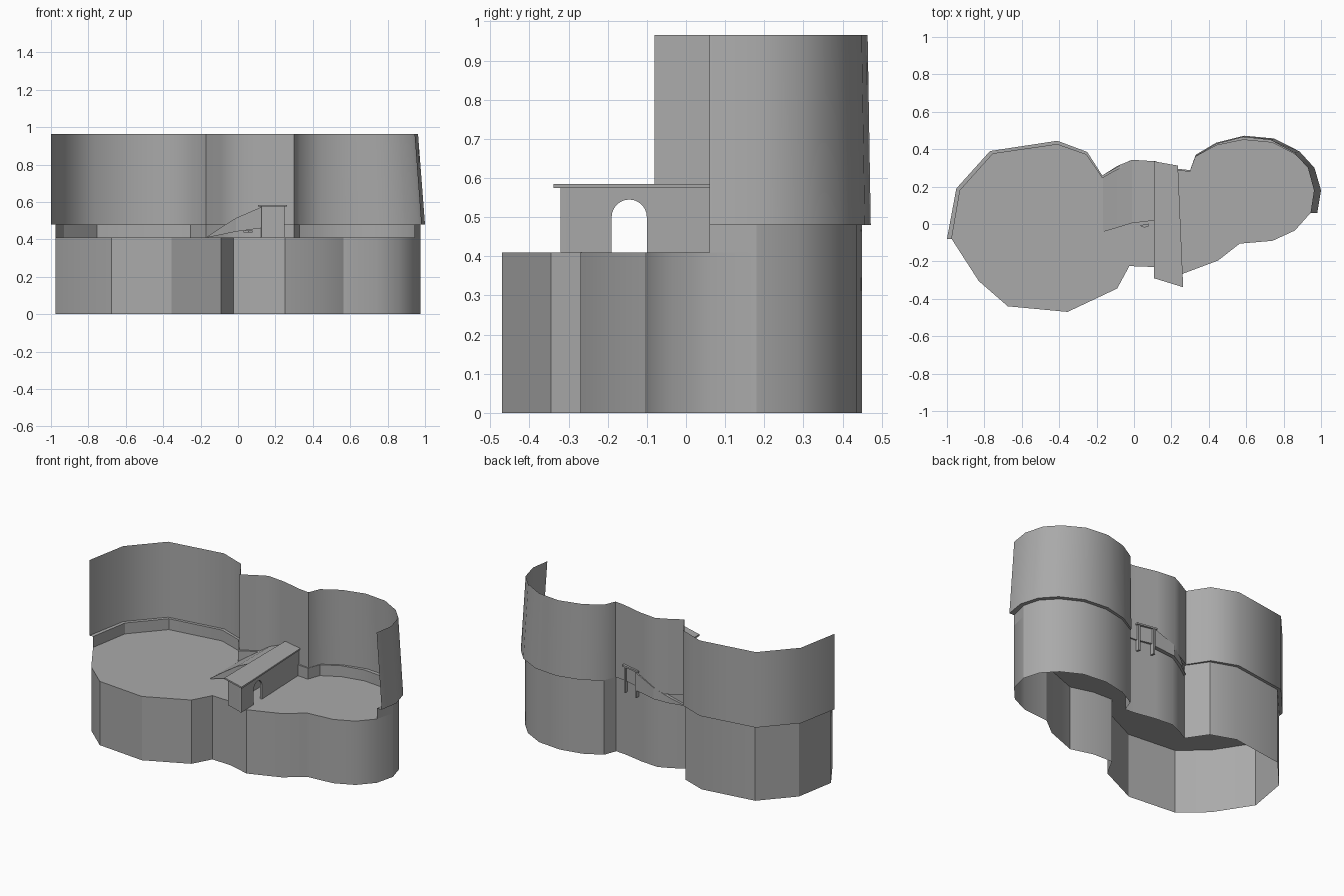
import bpy, bmesh, math
from mathutils import Vector

cube = bpy.data.objects.get("Cube")
if cube:
    bpy.data.objects.remove(cube, do_unlink=True)

stone = bpy.data.materials.new("plain_grey")
stone.use_nodes = True
GREY = (0.4, 0.4, 0.4, 1)
stone.diffuse_color = GREY
stone.node_tree.nodes["Principled BSDF"].inputs["Base Color"].default_value = GREY

FLOOR, LEDGE, TOP = 0.41, 0.48, 0.965


def finish(name, bm, angle=None):
    mesh = bpy.data.meshes.new(name)
    bm.to_mesh(mesh)
    bm.free()
    mesh.materials.append(stone)
    obj = bpy.data.objects.new(name, mesh)
    bpy.context.collection.objects.link(obj)
    if angle:
        bpy.ops.object.select_all(action="DESELECT")
        obj.select_set(True)
        bpy.context.view_layer.objects.active = obj
        bpy.ops.object.shade_smooth_by_angle(angle=math.radians(angle))
    return obj


def at(path, z):
    return [(x, y, z) for x, y in path]


def strip(name, lower, upper, angle=None, closed=False):
    """Open sheet joining two matching rails."""
    bm = bmesh.new()
    a = [bm.verts.new(p) for p in lower]
    b = [bm.verts.new(p) for p in upper]
    for i in range(len(a) if closed else len(a) - 1):
        j = (i + 1) % len(a)
        bm.faces.new((a[j], a[i], b[i], b[j]))
    return finish(name, bm, angle)


def prism(name, points, offset):
    """Solid made by sweeping one outline along an offset."""
    bm = bmesh.new()
    face = bm.faces.new([bm.verts.new(p) for p in points])
    swept = bmesh.ops.extrude_face_region(bm, geom=[face], use_keep_orig=True)
    verts = [g for g in swept["geom"] if isinstance(g, bmesh.types.BMVert)]
    bmesh.ops.translate(bm, verts=verts, vec=Vector(offset))
    bmesh.ops.recalc_face_normals(bm, faces=bm.faces[:])
    return finish(name, bm)


# Rear outline of the base, left lobe to right lobe
back = [(-.975, -.08), (-.93, .18), (-.755, .375), (-.41, .425), (-.255, .37),
        (-.17, .245), (-.09, .29), (-.02, .32), (.1, .31), (.235, .285),
        (.3, .28), (.33, .36), (.44, .42), (.585, .45), (.74, .435),
        (.865, .37), (.945, .285), (.975, .18), (.945, .06)]
# Rear outline of the tall wall, matching point for point
outer = [(-1, -.08), (-.95, .19), (-.77, .39), (-.41, .445), (-.25, .385),
         (-.17, .26), (-.09, .305), (-.02, .34), (.1, .327), (.235, .295),
         (.3, .288), (.33, .37), (.44, .435), (.59, .472), (.75, .457),
         (.885, .388), (.965, .3), (1, .18), (.98, .06)]
# Front outline, right lobe back to left lobe
front = [(.86, -.035), (.74, -.09), (.565, -.105), (.45, -.195), (.25, -.27),
         (.11, -.23), (-.025, -.225), (-.09, -.345), (-.355, -.47),
         (-.675, -.44), (-.83, -.305)]

# Base skirt, floor, low rim and ledge
outline = back + front
strip("base_wall", at(outline, 0), at(outline, FLOOR), 28, True)
bm = bmesh.new()
bm.faces.new([bm.verts.new(p) for p in reversed(at(outline, FLOOR))])
bmesh.ops.triangulate(bm, faces=bm.faces[:])
finish("floor", bm)
strip("low_rim", at(back, FLOOR), at(back, LEDGE), 28)
strip("ledge", at(back, LEDGE), at(outer, LEDGE))

# Tall rear wall, leaning inwards towards its right end
lean = []
for x, y in outer:
    k = max(0, x - .5) * .075
    lean.append((x - k, y - (.008 if x > .3 and y > .3 else 0)))
strip("tall_wall", at(outer, LEDGE), at(lean, TOP), 45)

# Gatehouse side walls with a round arch through each
ROOF_Z = .575
SPRING, RADIUS, MID = .5, .045, -.145


def arched_wall(name, x_front, x_back, y_front, y_back, thick):
    section = [(y_front, FLOOR), (MID - RADIUS, FLOOR)]
    for i in range(13):
        a = math.pi * (1 - i / 12)
        section.append((MID + RADIUS * math.cos(a), SPRING + RADIUS * math.sin(a)))
    section += [(MID + RADIUS, FLOOR), (y_back, FLOOR),
                (y_back, ROOF_Z), (y_front, ROOF_Z)]
    slope = (x_back - x_front) / (y_back - y_front)
    points = [(x_front + slope * (y - y_front), y, z) for y, z in section]
    prism(name, points, (thick, 0, 0))


arched_wall("gate_inner_wall", .125, .12, -.28, .33, .012)
arched_wall("gate_outer_wall", .248, .225, -.32, .31, -.012)
prism("gate_front_wall", [(.125, -.28, FLOOR), (.248, -.32, FLOOR),
                          (.248, -.32, ROOF_Z), (.125, -.28, ROOF_Z)], (0, .012, 0))
prism("gate_roof", at([(.107, -.29), (.263, -.338), (.235, .312), (.107, .335)], ROOF_Z),
      (0, 0, .01))

# Ramp climbing to the gatehouse, poking just through the rear wall
bm = bmesh.new()
rows = []
for x, y, low, high, rear in [(-.165, -.042, .41, .415, .262), (-.09, -.02, .425, .465, .31),
                              (-.01, .005, .442, .515, .343), (.122, .02, .46, .572, .335)]:
    rows.append([bm.verts.new(p) for p in
                 ((x, y, low), (x, y, high), (x, rear, high), (x, rear, low))])
for p, q in zip(rows, rows[1:]):
    for i in range(4):
        j = (i + 1) % 4
        bm.faces.new((p[i], q[i], q[j], p[j]))
bm.faces.new(rows[0])
bm.faces.new(rows[-1][::-1])
bmesh.ops.recalc_face_normals(bm, faces=bm.faces[:])
finish("ramp", bm)

# Small plate beside the ramp foot
prism("small_plate", at([(.03, -.008), (.078, .002), (.078, -.012), (.055, -.02)], .438),
      (0, 0, .009))
